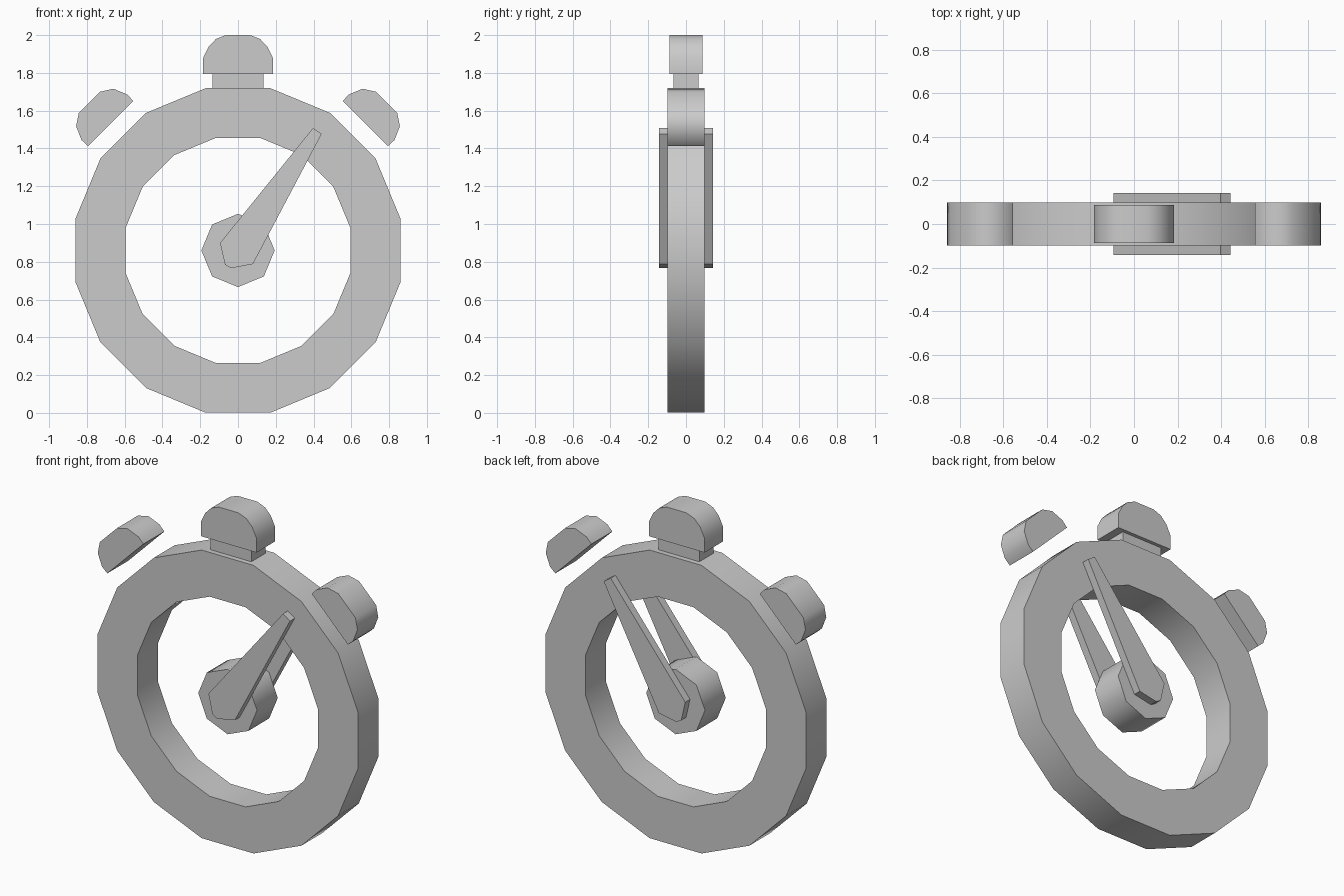
import bpy, bmesh
from math import sin, cos, pi, radians

if "Cube" in bpy.data.objects:
    bpy.data.objects.remove(bpy.data.objects["Cube"])

CZ = 0.86  # height of the dial centre


def finish(name, bm, smooth):
    bmesh.ops.recalc_face_normals(bm, faces=bm.faces[:])
    mesh = bpy.data.meshes.new(name)
    bm.to_mesh(mesh)
    bm.free()
    ob = bpy.data.objects.new(name, mesh)
    bpy.context.collection.objects.link(ob)
    if smooth:
        bpy.ops.object.select_all(action='DESELECT')
        ob.select_set(True)
        bpy.context.view_layer.objects.active = ob
        bpy.ops.object.shade_smooth_by_angle(angle=radians(smooth))
    return ob


def prism(name, profile, y0, y1, smooth=0):
    """Extrude an (x, z) outline from y0 to y1."""
    bm = bmesh.new()
    face = bm.faces.new([bm.verts.new((x, y0, z)) for x, z in profile])
    ext = bmesh.ops.extrude_face_region(bm, geom=[face])
    verts = [g for g in ext['geom'] if isinstance(g, bmesh.types.BMVert)]
    bmesh.ops.translate(bm, verts=verts, vec=(0, y1 - y0, 0))
    return finish(name, bm, smooth)


def polygon(r, n, offset):
    return [(r * sin(2 * pi * (i + offset) / n), CZ + r * cos(2 * pi * (i + offset) / n))
            for i in range(n)]


def ring(name, r_out, r_in, n, d):
    """Square-section ring with n sides and half depth d."""
    bm = bmesh.new()
    loops = [[bm.verts.new((x, y, z)) for x, z in polygon(r, n, 0.5)]
             for r, y in ((r_out, -d), (r_out, d), (r_in, d), (r_in, -d))]
    for k in range(4):
        a, b = loops[k], loops[(k + 1) % 4]
        for i in range(n):
            j = (i + 1) % n
            bm.faces.new((a[i], a[j], b[j], b[i]))
    return finish(name, bm, 30)


# Case ring and centre hub
ring("case_ring", 0.876, 0.607, 16, 0.098)
prism("hub", polygon(0.194, 8, 0), -0.098, 0.098, 50)

# Hands on both faces
hand = [(0.397, 1.508), (0.443, 1.477), (0.079, 0.788),
        (-0.037, 0.766), (-0.069, 0.785), (-0.095, 0.90)]
prism("front_hand", hand, -0.143, -0.097)
prism("back_hand", hand, 0.097, 0.143)

# Crown stem and crown button
prism("crown_stem", [(-0.135, 1.71), (0.135, 1.71), (0.135, 1.80), (-0.135, 1.80)],
      -0.067, 0.067)
half = [(0.184, 1.795), (0.184, 1.88), (0.155, 1.94), (0.116, 1.98), (0.065, 2.0)]
prism("crown_button", half + [(-x, z) for x, z in reversed(half)], -0.088, 0.088, 50)

# Side buttons, tilted 45 degrees
side = [(0.555, 1.652), (0.587, 1.686), (0.66, 1.716), (0.73, 1.70), (0.843, 1.587),
        (0.857, 1.518), (0.829, 1.445), (0.794, 1.413)]
for name, s in (("right_button", 1), ("left_button", -1)):
    prism(name, [(s * x, z) for x, z in side], -0.098, 0.098, 50)
